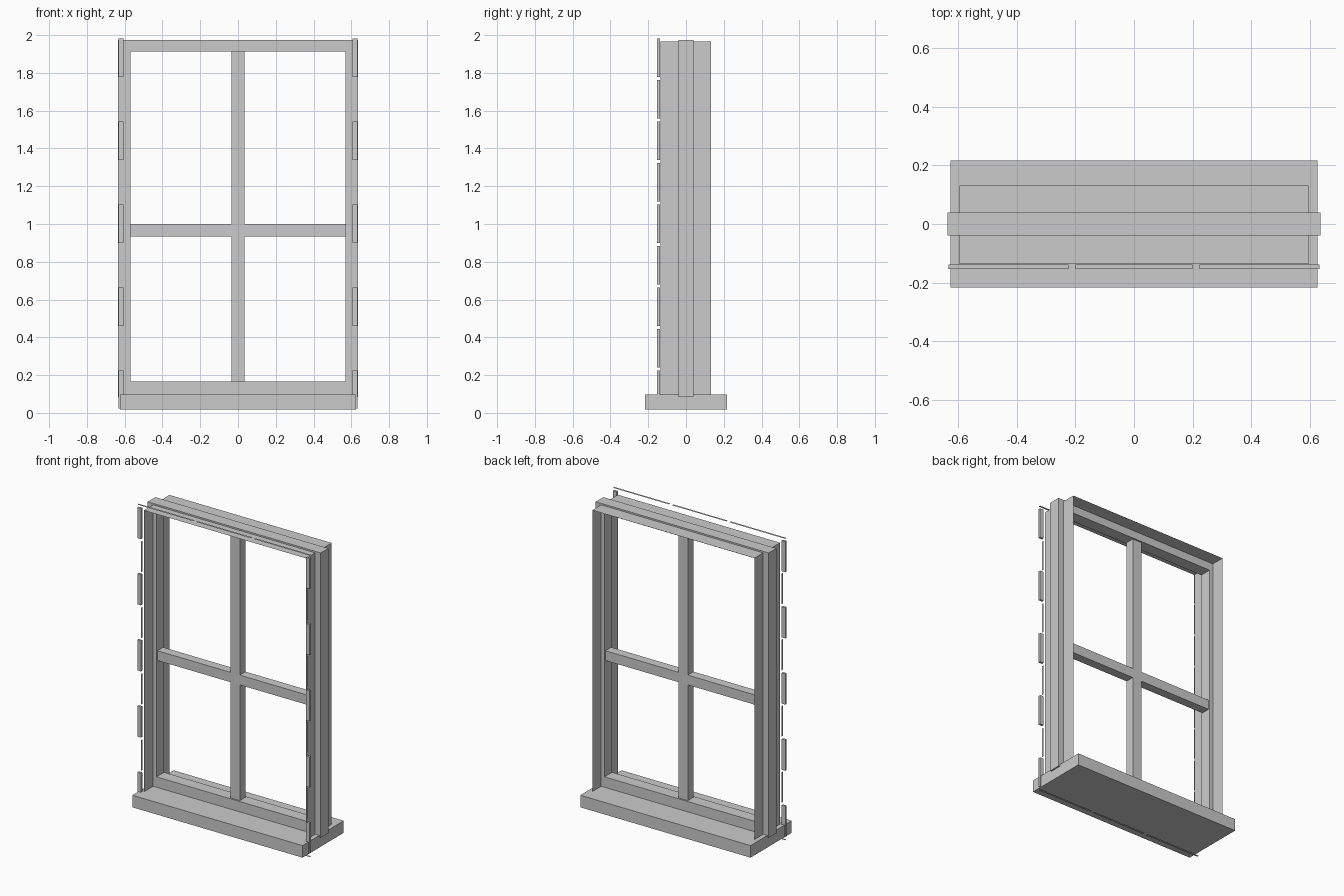
import bpy, bmesh

if "Cube" in bpy.data.objects:
    bpy.data.objects.remove(bpy.data.objects["Cube"])


def finish(name, bm):
    mesh = bpy.data.meshes.new(name)
    bm.to_mesh(mesh)
    bm.free()
    obj = bpy.data.objects.new(name, mesh)
    bpy.context.collection.objects.link(obj)
    return obj


def box(name, x0, x1, y0, y1, z0, z1):
    bm = bmesh.new()
    bmesh.ops.create_cube(bm, size=1)
    for v in bm.verts:
        v.co = ((x0 + x1) / 2 + v.co.x * (x1 - x0),
                (y0 + y1) / 2 + v.co.y * (y1 - y0),
                (z0 + z1) / 2 + v.co.z * (z1 - z0))
    return finish(name, bm)


def strip(name, path, y0, y1):
    """Thin sheet swept along y from an open (x, z) path."""
    bm = bmesh.new()
    a = [bm.verts.new((x, y0, z)) for x, z in path]
    b = [bm.verts.new((x, y1, z)) for x, z in path]
    for i in range(len(path) - 1):
        bm.faces.new((a[i], a[i + 1], b[i + 1], b[i]))
    return finish(name, bm)


def ring(name, outer, inner, y0, y1):
    """Rectangular frame; outer and inner are (half width, bottom, top)."""
    bm = bmesh.new()

    def loop(r, y):
        w, lo, hi = r
        return [bm.verts.new((x, y, z)) for x, z in
                ((-w, lo), (w, lo), (w, hi), (-w, hi))]
    loops = [loop(outer, y0), loop(inner, y0), loop(inner, y1), loop(outer, y1)]
    for k in range(4):
        a, b = loops[k], loops[(k + 1) % 4]
        for i in range(4):
            j = (i + 1) % 4
            bm.faces.new((a[i], a[j], b[j], b[i]))
    bmesh.ops.recalc_face_normals(bm, faces=bm.faces)
    return finish(name, bm)


# Sill
box("sill", -0.625, 0.625, -0.216, 0.216, 0.018, 0.098)

# Window frame with cross bars
ring("window_frame", (0.635, 0.085, 1.975), (0.57, 0.167, 1.912), -0.04, 0.04)
box("vertical_bar", -0.034, 0.034, -0.03, 0.03, 0.167, 1.912)
for side, x0, x1 in (("left", -0.57, -0.034), ("right", 0.034, 0.57)):
    box(side + "_cross_bar", x0, x1, -0.03, 0.03, 0.935, 1.0)

# Thin lining of the wall opening
strip("reveal_lining",
      [(-0.595, 0.098), (-0.595, 1.965), (0.595, 1.965), (0.595, 0.098)],
      -0.136, 0.132)

# Brick edging: long and short bricks alternate up both sides
BY0, BY1 = -0.153, -0.138
for side, s in (("left", -1), ("right", 1)):
    for i in range(9):
        z0 = 0.022 + i * 0.2195
        z1 = z0 + 0.203
        if i % 2 == 0:
            xs = sorted((s * 0.605, s * 0.632))
            box(f"{side}_brick_{i}", *xs, BY0, BY1, z0, z1)
        else:
            strip(f"{side}_brick_edge_{i}", [(s * 0.605, z0), (s * 0.605, z1)], BY0, BY1)

# Brick edges above and below the opening
for where, z in (("top", 2.0), ("bottom", 0.0)):
    for i, (x0, x1) in enumerate(((-0.632, -0.223), (-0.2, 0.2), (0.223, 0.632))):
        strip(f"{where}_brick_edge_{i}", [(x0, z), (x1, z)], BY0, BY1)
